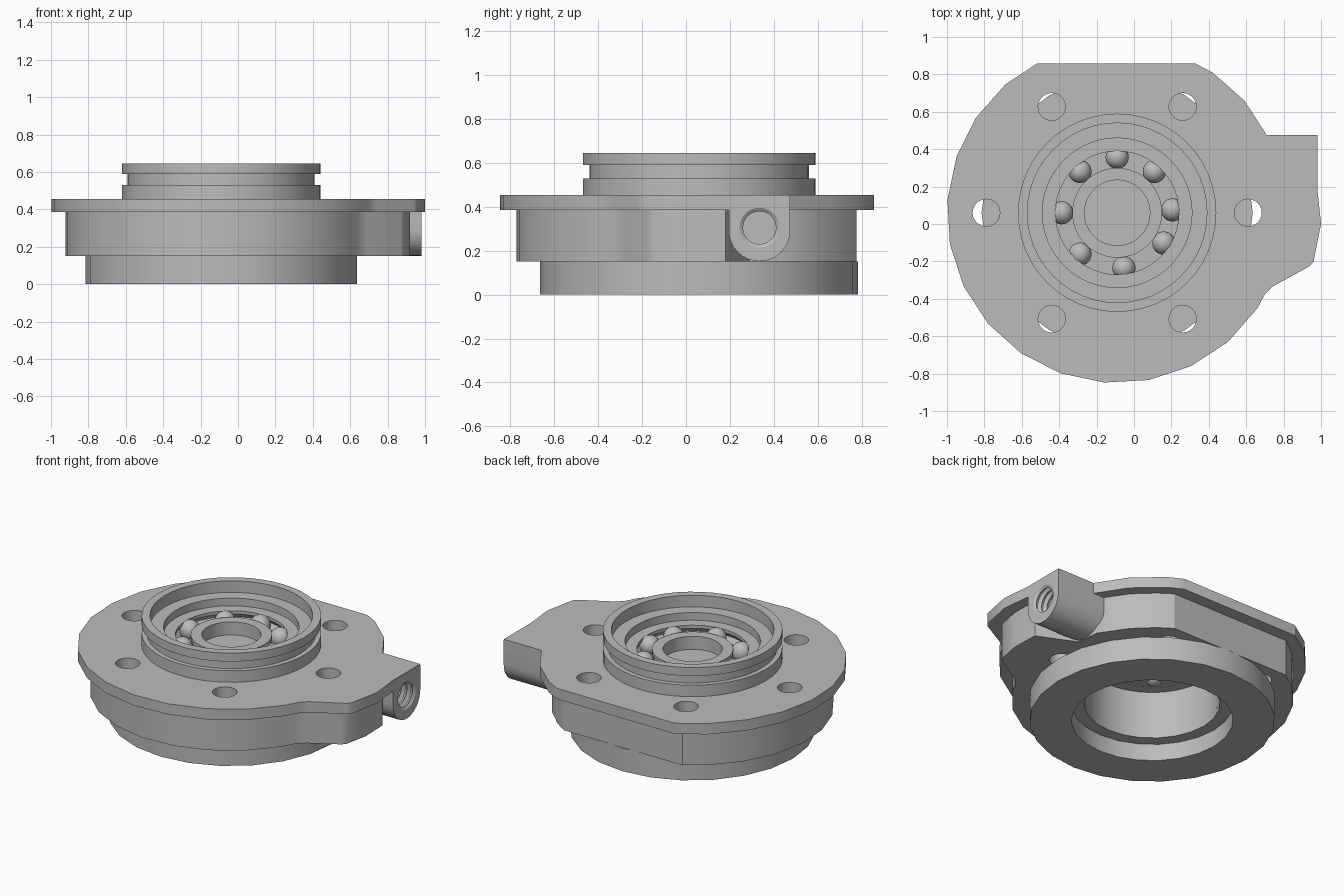
import bpy, bmesh, math
from mathutils import Matrix, Vector

if "Cube" in bpy.data.objects:
    bpy.data.objects.remove(bpy.data.objects["Cube"])

CX, CY = -0.09, 0.06            # axis of the round parts
grey = bpy.data.materials.new("light grey metal")
grey.diffuse_color = (0.5, 0.5, 0.5, 1)
grey.use_nodes = True
grey.node_tree.nodes["Principled BSDF"].inputs["Base Color"].default_value = grey.diffuse_color


def finish(bm, name):
    bmesh.ops.recalc_face_normals(bm, faces=bm.faces)
    me = bpy.data.meshes.new(name)
    bm.to_mesh(me)
    bm.free()
    ob = bpy.data.objects.new(name, me)
    bpy.context.collection.objects.link(ob)
    me.materials.append(grey)
    return ob


def smooth(ob):
    bpy.ops.object.select_all(action='DESELECT')
    ob.select_set(True)
    bpy.context.view_layer.objects.active = ob
    bpy.ops.object.shade_smooth_by_angle(angle=math.radians(30))


def lathe(name, profile, segs=48, origin=(CX, CY, 0), along_x=False, start=0.0):
    """Revolve a closed (radius, height) loop; radius 0 points become poles."""
    bm = bmesh.new()
    rings = []
    for r, h in profile:
        if r == 0:
            rings.append([bm.verts.new((0, 0, h))] * segs)
        else:
            rings.append([bm.verts.new((r * math.cos(start + 2 * math.pi * i / segs),
                                        r * math.sin(start + 2 * math.pi * i / segs), h))
                          for i in range(segs)])
    for a, b in zip(rings, rings[1:] + rings[:1]):
        for i in range(segs):
            j = (i + 1) % segs
            quad = list(dict.fromkeys((a[i], a[j], b[j], b[i])))
            if len(quad) > 2:
                bm.faces.new(quad)
    m = Matrix.Translation(origin)
    if along_x:
        m = m @ Matrix.Rotation(math.pi / 2, 4, 'Y')
    bm.transform(m)
    return finish(bm, name)


def prism(name, pts, offset):
    bm = bmesh.new()
    f = bm.faces.new([bm.verts.new(p) for p in pts])
    ext = bmesh.ops.extrude_face_region(bm, geom=[f])
    bmesh.ops.translate(bm, vec=Vector(offset),
                        verts=[v for v in ext['geom'] if isinstance(v, bmesh.types.BMVert)])
    return finish(bm, name)


def polar(r, angles):
    return [(CX + r * math.cos(math.radians(a)), CY + r * math.sin(math.radians(a))) for a in angles]


def cut(ob, cutters):
    for c in cutters:
        mod = ob.modifiers.new("cut", 'BOOLEAN')
        mod.operation = 'DIFFERENCE'
        mod.solver = 'EXACT'
        mod.object = c
    bpy.context.view_layer.update()
    dg = bpy.context.evaluated_depsgraph_get()
    me = bpy.data.meshes.new_from_object(ob.evaluated_get(dg))
    ob.modifiers.clear()
    ob.data = me


# outlines: faceted disc, flat at the back, bulge on the right
arc = [118, 131, 146, 160.5] + [175.6 + 15 * k for k in range(10)]
flange_pts = polar(0.91, arc) + [
    (0.66, -0.45), (0.70, -0.375), (0.74, -0.335), (0.94, -0.225), (0.96, -0.20), (1.0, 0.0),
    (0.98, 0.19), (0.98, 0.475), (0.71, 0.475), (0.59, 0.66), (0.42, 0.81), (0.33, 0.857)]
flange_pts[0] = (-0.52, 0.857)
body_pts = [(-0.518, 0.777)] + polar(0.835, arc[1:]) + [
    (0.60, -0.40), (0.64, -0.325), (0.69, -0.28), (0.87, -0.175), (0.89, -0.15), (0.92, 0.0),
    (0.915, 0.18), (0.67, 0.29)] + polar(0.835, [27, 41, 52]) + [(0.338, 0.777)]

flange = prism("flange", [(x, y, 0.385) for x, y in flange_pts], (0, 0, 0.07))
body = prism("body", [(x, y, 0.15) for x, y in body_pts], (0, 0, 0.235))

# side port boss: U section along x
by, bz, br = 0.335, 0.292, 0.14
boss_pts = [(by + br, 0.45)] + [(by + br * math.cos(math.pi * i / 16), bz - br * math.sin(math.pi * i / 16))
                                for i in range(17)] + [(by - br, 0.45)]
boss = prism("port_boss", [(0.55, y, z) for y, z in boss_pts], (0.431, 0, 0))

# cutters: bolt holes, central bore, threaded port
bolts = [lathe("bolt_cutter", [(0, 0.1), (0.073, 0.1), (0.073, 0.6), (0, 0.6)], 24,
               (CX + 0.70 * math.cos(math.pi * k / 3), CY + 0.655 * math.sin(math.pi * k / 3), 0))
         for k in range(6)]
bore = lathe("bore_cutter", [(0, 0.05), (0.40, 0.05), (0.40, 0.6), (0, 0.6)])
thread = [(0, 0.0), (0.075, 0.0), (0.075, 0.05)]
for k in range(8):
    h = 0.05 + 0.04 * k
    thread += [(0.095, h + 0.015), (0.095, h + 0.025), (0.075, h + 0.04)]
thread += [(0.097, 0.385), (0.097, 0.5), (0, 0.5)]
port = lathe("port_cutter", thread, 32, (0.6, by, 0.305), along_x=True)

cut(flange, bolts + [bore, port])
cut(body, bolts + [bore, port])
cut(boss, [port])
for c in bolts + [bore, port]:
    bpy.data.objects.remove(c)

# round parts
base = lathe("base_ring", [(0.725, 0), (0.725, 0.15), (0.40, 0.15), (0.40, 0.11), (0.477, 0.11), (0.477, 0)], 24)
hub = lathe("grooved_hub", [(0.40, 0.45), (0.53, 0.45), (0.53, 0.53), (0.50, 0.53), (0.50, 0.59), (0.53, 0.59),
                            (0.53, 0.645), (0.48, 0.645), (0.48, 0.57), (0.40, 0.57)])
outer = lathe("bearing_outer_ring", [(0.33, 0.42), (0.405, 0.42), (0.405, 0.52), (0.33, 0.52),
                                     (0.33, 0.50), (0.355, 0.47), (0.33, 0.44)])
inner = lathe("bearing_inner_ring", [(0.175, 0.42), (0.24, 0.42), (0.24, 0.44), (0.232, 0.47), (0.24, 0.50),
                                     (0.24, 0.52), (0.175, 0.52)])
seal = lathe("bearing_floor", [(0, 0.425), (0.36, 0.425), (0.36, 0.435), (0, 0.435)])
parts = [flange, body, boss, base, hub, outer, inner, seal]

# bearing balls, unevenly spaced
for a in (90, 48, 3, -33, -83, -132, 180, 132):
    bm = bmesh.new()
    bmesh.ops.create_uvsphere(bm, u_segments=24, v_segments=14, radius=0.062)
    x, y = polar(0.297, [a])[0]
    bm.transform(Matrix.Translation((x, y, 0.47)))
    parts.append(finish(bm, "bearing_ball"))

for p in parts:
    smooth(p)
